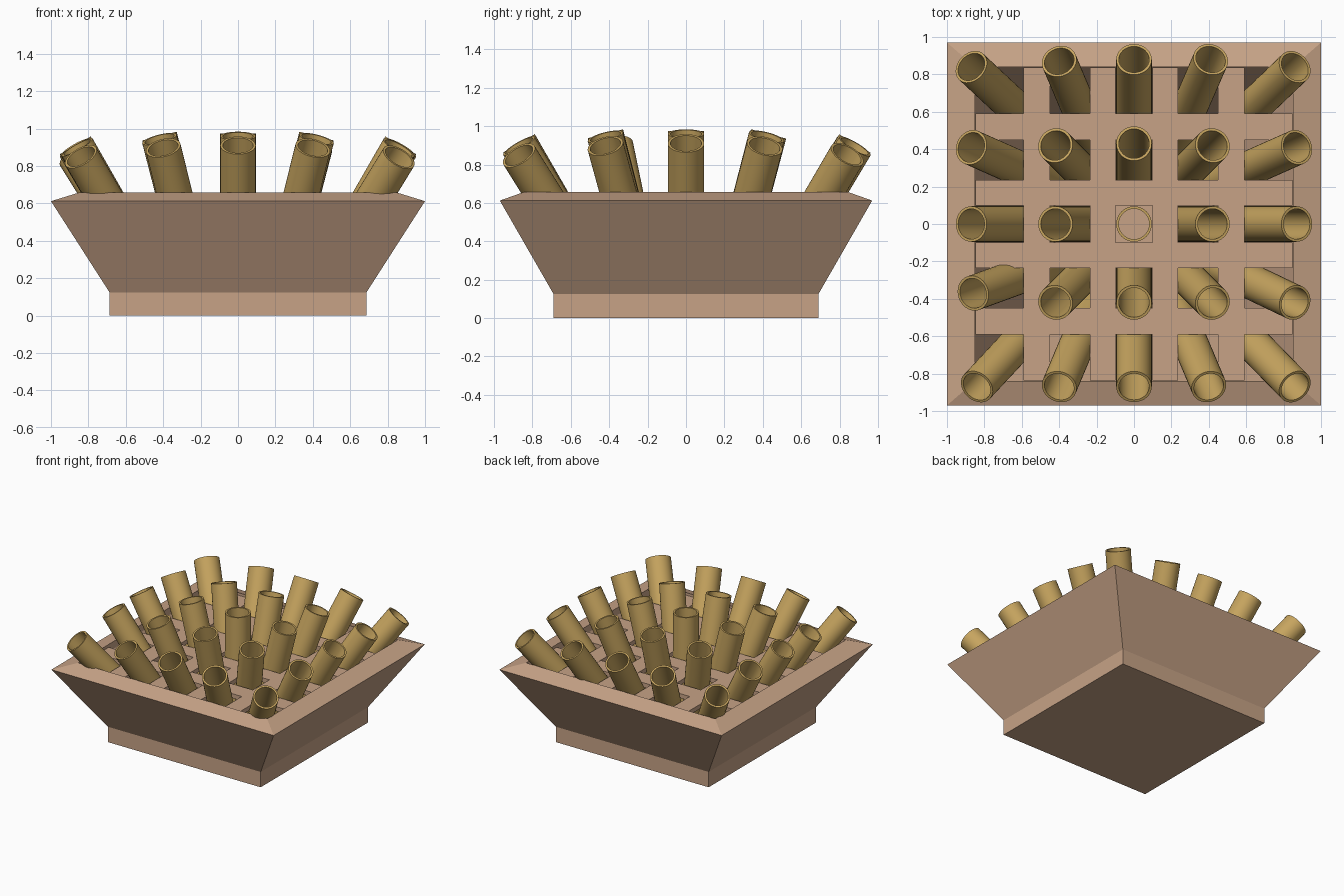
import bpy, bmesh, math
from mathutils import Vector

if "Cube" in bpy.data.objects:
    bpy.data.objects.remove(bpy.data.objects["Cube"])


def material(name, rgb):
    m = bpy.data.materials.new(name)
    m.diffuse_color = (*rgb, 1.0)
    m.use_nodes = True
    m.node_tree.nodes["Principled BSDF"].inputs["Base Color"].default_value = m.diffuse_color
    return m


wood = material("tan wood", (0.57, 0.365, 0.24))
card = material("golden cardboard", (0.57, 0.375, 0.115))


def add_object(name, bm, mat):
    bmesh.ops.recalc_face_normals(bm, faces=bm.faces)
    me = bpy.data.meshes.new(name)
    bm.to_mesh(me)
    bm.free()
    me.materials.append(mat)
    ob = bpy.data.objects.new(name, me)
    bpy.context.collection.objects.link(ob)
    return ob


def join_rings(bm, rings, closed=False):
    n = len(rings[0])
    pairs = list(zip(rings, rings[1:]))
    if closed:
        pairs.append((rings[-1], rings[0]))
    for a, b in pairs:
        for i in range(n):
            j = (i + 1) % n
            bm.faces.new((a[i], a[j], b[j], b[i]))


# Tray: plinth, flared walls, sloped rim and hollow inside
bm = bmesh.new()
profile = [(0.687, 0.69, 0), (0.687, 0.69, 0.125), (1.0, 0.97, 0.612),
           (0.85, 0.84, 0.658), (0.85, 0.84, 0.60), (0.57, 0.57, 0.12)]
rings = [[bm.verts.new((sx * x, sy * y, z))
          for sx, sy in ((-1, -1), (1, -1), (1, 1), (-1, 1))]
         for x, y, z in profile]
join_rings(bm, rings)
bm.faces.new(rings[0])
bm.faces.new(rings[-1])
add_object("flared_tray", bm, wood)


# Lattice of slats that holds the tubes apart
def slat(name, x0, x1, y0, y1, z0, z1):
    bm = bmesh.new()
    bmesh.ops.create_cube(bm, size=1)
    for v in bm.verts:
        v.co = ((x0 + x1) / 2 + v.co.x * (x1 - x0),
                (y0 + y1) / 2 + v.co.y * (y1 - y0),
                (z0 + z1) / 2 + v.co.z * (z1 - z0))
    add_object(name, bm, wood)


for a, b in ((-0.59, -0.45), (-0.235, -0.10), (0.10, 0.235), (0.45, 0.59)):
    slat("slat_lengthwise", a, b, -0.838, 0.838, 0.602, 0.638)
    slat("slat_crosswise", -0.848, 0.848, a, b, 0.600, 0.636)


# Open tubes fanning outwards
def tube(bottom, top, r_out=0.095, r_in=0.081, n=32):
    axis = (top - bottom).normalized()
    turn = Vector((0, 0, 1)).rotation_difference(axis)
    bm = bmesh.new()
    rings = []
    for centre, r in ((bottom, r_out), (top, r_out), (top, r_in), (bottom, r_in)):
        rings.append([bm.verts.new(centre + turn @ Vector(
            (r * math.cos(2 * math.pi * i / n), r * math.sin(2 * math.pi * i / n), 0)))
            for i in range(n)])
    join_rings(bm, rings, closed=True)
    ob = add_object("tube", bm, card)
    bpy.context.view_layer.objects.active = ob
    ob.select_set(True)
    bpy.ops.object.shade_smooth_by_angle(angle=math.radians(35))
    ob.select_set(False)


# Tube mouth centres, one row from front to back
mouths = [
    [(-0.84, -0.87), (-0.40, -0.87), (0, -0.87), (0.40, -0.87), (0.86, -0.87)],
    [(-0.86, -0.37), (-0.42, -0.42), (0, -0.42), (0.42, -0.42), (0.86, -0.42)],
    [(-0.87, 0), (-0.42, 0), (0, 0), (0.42, 0), (0.87, 0)],
    [(-0.87, 0.41), (-0.42, 0.42), (0, 0.43), (0.42, 0.42), (0.87, 0.41)],
    [(-0.87, 0.84), (-0.40, 0.87), (0, 0.88), (0.41, 0.88), (0.86, 0.84)],
]
for j, row in enumerate(mouths):
    for i, (x, y) in enumerate(row):
        top = Vector((x, y, 0.975 - 0.085 * (x * x + y * y)))
        tube(Vector(((i - 2) * 0.21, (j - 2) * 0.21, 0.13)), top)
